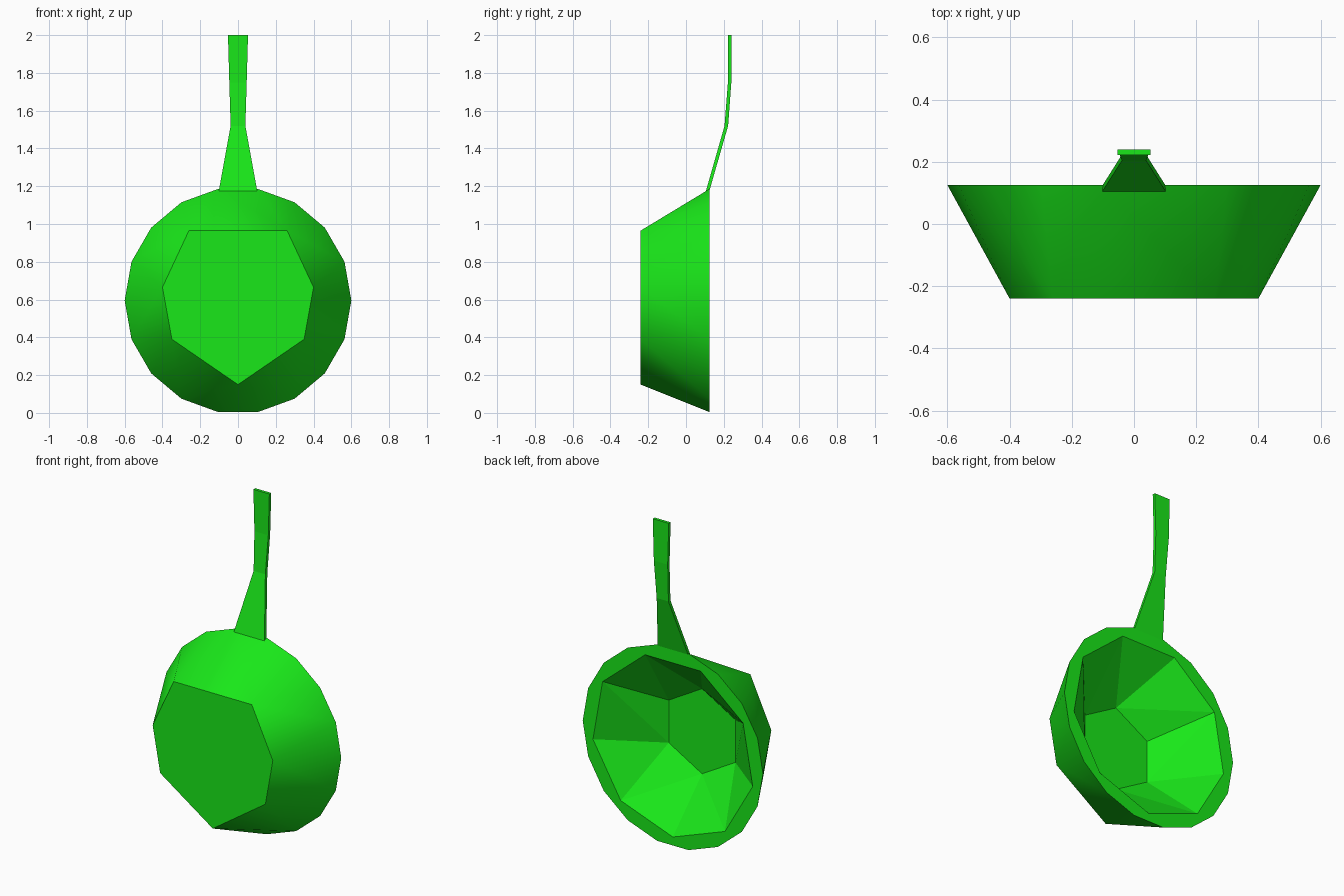
import bpy, bmesh
from math import sin, cos, radians

if "Cube" in bpy.data.objects:
    bpy.data.objects.remove(bpy.data.objects["Cube"])

green = bpy.data.materials.new("green")
green.diffuse_color = (0.01, 0.8, 0.01, 1)
green.use_nodes = True
green.node_tree.nodes["Principled BSDF"].inputs["Base Color"].default_value = green.diffuse_color
CZ, RIM_Y, BASE_Y, FLOOR_Y = 0.595, 0.125, -0.24, -0.153


def finish(bm, name):
    bmesh.ops.recalc_face_normals(bm, faces=bm.faces)
    me = bpy.data.meshes.new(name)
    bm.to_mesh(me)
    bm.free()
    me.materials.append(green)
    ob = bpy.data.objects.new(name, me)
    bpy.context.collection.objects.link(ob)
    return ob


def ring(bm, n, r, y, start, z=CZ):
    angles = [radians(start + 360 * i / n) for i in range(n)]
    return [bm.verts.new((r * cos(a), y, z + r * sin(a))) for a in angles]


# Bowl: outer wall is the hull between the 18-sided rim and the base polygon
bm = bmesh.new()
rim = ring(bm, 18, 0.6, RIM_Y, -100)
half = [(0.35, 0.39), (0.4, 0.665), (0.26, 0.965)]
base_pts = [(0, 0.15)] + half + [(-x, z) for x, z in reversed(half)]
base = [bm.verts.new((x, BASE_Y, z)) for x, z in base_pts]
bmesh.ops.convex_hull(bm, input=rim + base)
rim_set, base_set = set(rim), set(base)
caps = [f for f in bm.faces if set(f.verts) <= rim_set]
bmesh.ops.delete(bm, geom=caps, context='FACES_ONLY')
loose = [e for e in bm.edges if not e.link_faces]
bmesh.ops.delete(bm, geom=loose, context='EDGES')
for f in bm.faces:
    f.smooth = not set(f.verts) <= base_set

# Flat lip from the 18-sided rim to the 9-sided opening
mouth = ring(bm, 9, 0.54, RIM_Y, -90)
for k in range(9):
    a, b, c = rim[2 * k], rim[2 * k + 1], rim[(2 * k + 2) % 18]
    bm.faces.new((a, b, mouth[k]))
    bm.faces.new((b, c, mouth[(k + 1) % 9], mouth[k]))

# Faceted inside wall down to a hexagonal floor
floor = ring(bm, 6, 0.256, FLOOR_Y, -90, CZ - 0.01)
owner = [0, 1, 1, 2, 3, 3, 5, 5, 6]
for k, o in enumerate(owner):
    bm.faces.new((mouth[k], mouth[(k + 1) % 9], floor[o % 6]))
    for j in range(owner[k - 1] if k else 0, o):
        bm.faces.new((mouth[k], floor[(j + 1) % 6], floor[j]))
bm.faces.new(floor)
finish(bm, "pan_bowl")

# Handle: thin strip swept through four sections (half width, front y, back y, z)
bm = bmesh.new()
sections = [(0.102, 0.105, 0.123, 1.173), (0.039, 0.204, 0.223, 1.52),
            (0.046, 0.222, 0.24, 1.75), (0.053, 0.222, 0.24, 2.0)]
loops = [[bm.verts.new((x, y, z)) for x, y in ((-w, f), (w, f), (w, b), (-w, b))]
         for w, f, b, z in sections]
for lo, hi in zip(loops, loops[1:]):
    for i in range(4):
        j = (i + 1) % 4
        bm.faces.new((lo[i], lo[j], hi[j], hi[i]))
bm.faces.new(loops[0])
bm.faces.new(loops[-1])
finish(bm, "handle")
